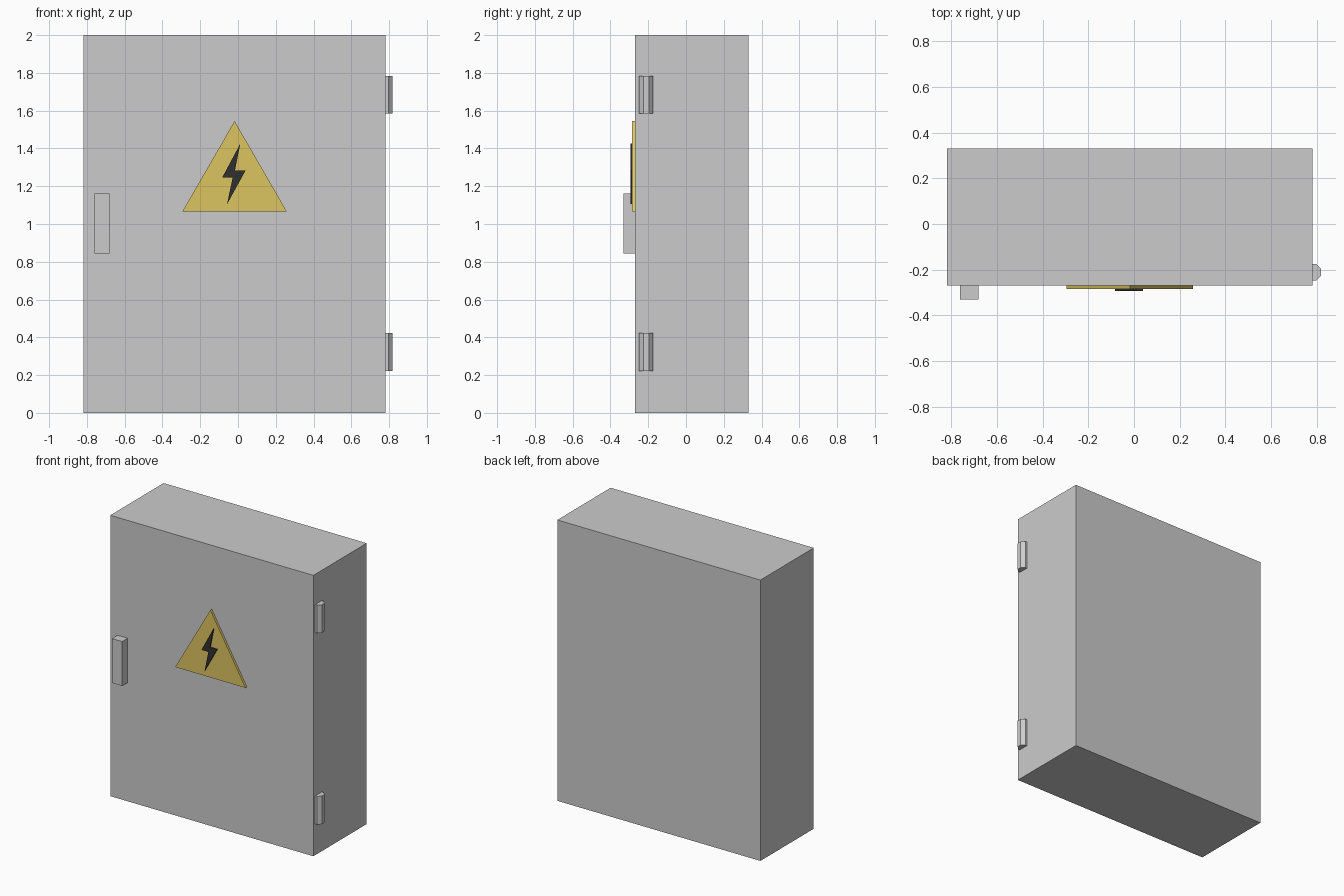
import bpy, bmesh, math

if "Cube" in bpy.data.objects:
    bpy.data.objects.remove(bpy.data.objects["Cube"])


def material(name, rgb):
    m = bpy.data.materials.new(name)
    m.diffuse_color = (*rgb, 1)
    m.use_nodes = True
    m.node_tree.nodes["Principled BSDF"].inputs["Base Color"].default_value = m.diffuse_color
    return m


def prism(name, points, to3d, start, end, mat=None):
    """Extrude a 2D outline between two depths."""
    bm = bmesh.new()
    rings = [[bm.verts.new(to3d(a, b, d)) for a, b in points] for d in (start, end)]
    bm.faces.new(rings[0])
    bm.faces.new(rings[1])
    n = len(points)
    for i in range(n):
        j = (i + 1) % n
        bm.faces.new((rings[0][i], rings[0][j], rings[1][j], rings[1][i]))
    bmesh.ops.recalc_face_normals(bm, faces=bm.faces)
    mesh = bpy.data.meshes.new(name)
    bm.to_mesh(mesh)
    bm.free()
    if mat:
        mesh.materials.append(mat)
    obj = bpy.data.objects.new(name, mesh)
    bpy.context.collection.objects.link(obj)
    return obj


def front(x, z, d):
    return (x, d, z)


def upright(x, y, d):
    return (x, y, d)


def rect(x0, x1, z0, z1):
    return [(x0, z0), (x1, z0), (x1, z1), (x0, z1)]


yellow = material("warning_yellow", (0.72, 0.56, 0.12))
black = material("bolt_black", (0.03, 0.03, 0.03))
light = material("handle_light_grey", (0.75, 0.75, 0.75))

DOOR_Y = -0.269
CX, RIGHT = -0.018, 0.782

# Cabinet box
prism("cabinet_body", rect(-0.818, RIGHT, 0, 2), front, DOOR_Y, 0.331)

# Door handle
prism("door_handle", rect(-0.761, -0.681, 0.845, 1.161), front, -0.331, DOOR_Y, light)

# Triangular warning plate, equilateral
R, CZ = 0.32, 1.225
tri = [(CX + R * math.cos(a), CZ + R * math.sin(a))
       for a in (math.pi / 2 + k * math.tau / 3 for k in range(3))]
prism("warning_plate", tri, front, -0.285, DOOR_Y, yellow)

# Lightning bolt on the plate
bolt = [(0.012, 1.425), (-0.083, 1.247), (-0.028, 1.247),
        (-0.058, 1.105), (0.04, 1.283), (-0.016, 1.283)]
prism("lightning_bolt", bolt, front, -0.293, -0.283, black)

# Eight-sided hinge barrels, half sunk into the right side
octagon = [(RIGHT + 0.04 * math.cos(a), -0.211 + 0.04 * math.sin(a))
           for a in (math.pi / 8 + k * math.pi / 4 for k in range(8))]
for label, z in (("lower", 0.322), ("upper", 1.684)):
    prism(f"{label}_hinge", octagon, upright, z - 0.1, z + 0.1)
